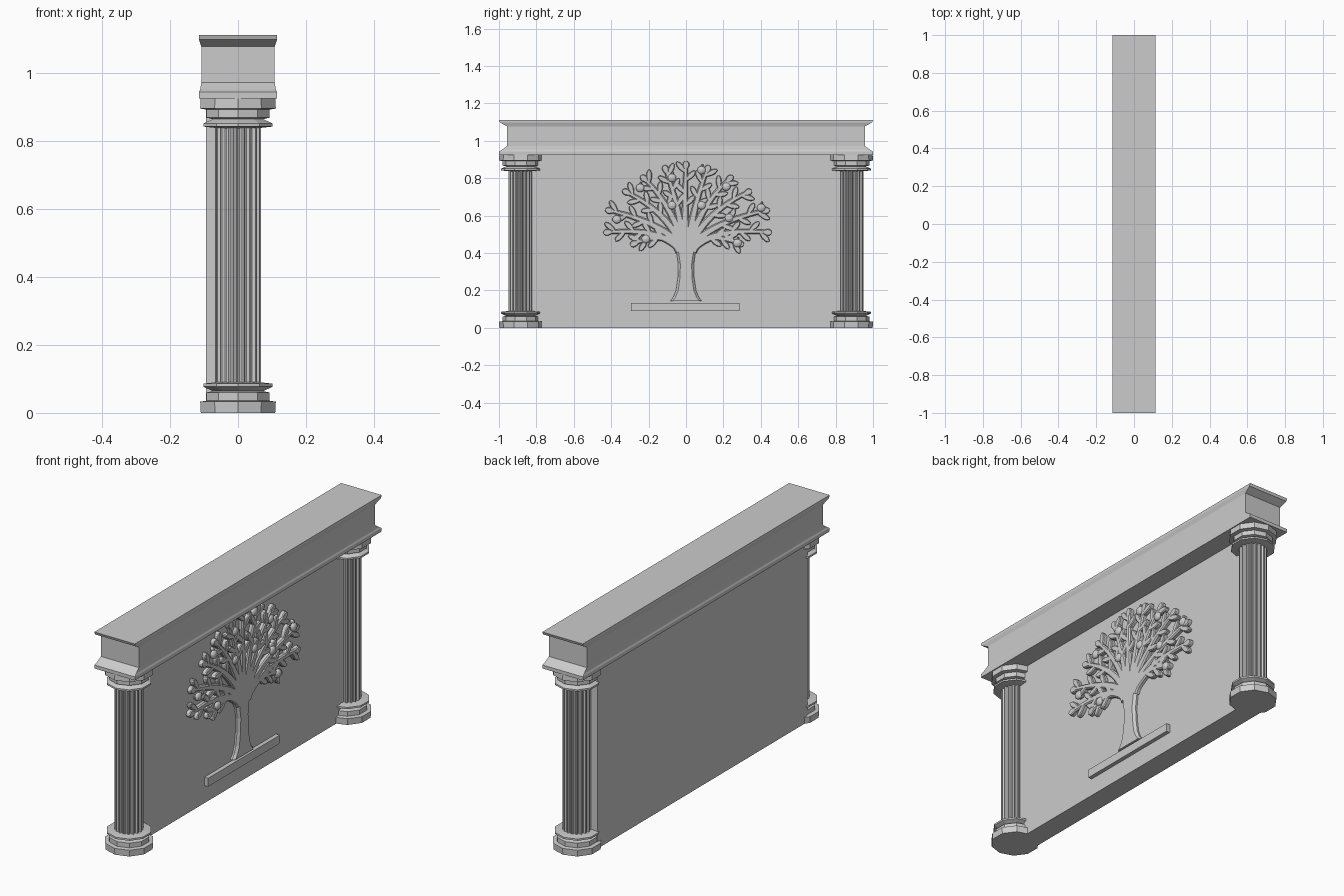
import bpy, bmesh, math
from mathutils import Vector

if "Cube" in bpy.data.objects:
    bpy.data.objects.remove(bpy.data.objects["Cube"])

stone = bpy.data.materials.new("grey_stone")
stone.diffuse_color = (0.6, 0.6, 0.6, 1)
stone.use_nodes = True
stone.node_tree.nodes["Principled BSDF"].inputs["Base Color"].default_value = stone.diffuse_color


def finish(name, bm):
    bmesh.ops.remove_doubles(bm, verts=bm.verts, dist=0.0002)
    bmesh.ops.recalc_face_normals(bm, faces=bm.faces)
    me = bpy.data.meshes.new(name)
    bm.to_mesh(me)
    bm.free()
    me.materials.append(stone)
    ob = bpy.data.objects.new(name, me)
    bpy.context.collection.objects.link(ob)
    return ob


def loft(bm, rings):
    """Join closed rings of points with quads and cap both ends."""
    rows = [[bm.verts.new(p) for p in r] for r in rings]
    n = len(rows[0])
    for a, b in zip(rows, rows[1:]):
        for i in range(n):
            j = (i + 1) % n
            bm.faces.new((a[i], a[j], b[j], b[i]))
    bm.faces.new(rows[0][::-1])
    bm.faces.new(rows[-1])


def rect(z, hx, hy):
    return [(-hx, -hy, z), (hx, -hy, z), (hx, hy, z), (-hx, hy, z)]


def box(name, x0, x1, y0, y1, z0, z1):
    bm = bmesh.new()
    loft(bm, [[(x0, y0, z), (x1, y0, z), (x1, y1, z), (x0, y1, z)] for z in (z0, z1)])
    return finish(name, bm)


def circle(r, z, cy, n=10):
    return [(r * math.cos((i + 0.5) * math.tau / n), cy + r * math.sin((i + 0.5) * math.tau / n), z)
            for i in range(n)]


# Wall panel and entablature
WALL = 0.016
FRONT = 0.037
box("wall_panel", -0.094, WALL, -0.85, 0.85, 0, 0.93)
bm = bmesh.new()
loft(bm, [rect(*p) for p in [(0.925, 0.115, 1.0), (0.943, 0.115, 1.0), (0.952, 0.111, 0.985),
                             (0.972, 0.108, 0.957), (1.078, 0.108, 0.957),
                             (1.098, 0.115, 0.995), (1.112, 0.115, 1.0)]])
finish("entablature", bm)

# Columns: plinth rings, fluted shaft, capital (the base turned upside down)
base = [(0, 0.115), (0.033, 0.117), (0.036, 0.097), (0.06, 0.097), (0.064, 0.078),
        (0.077, 0.107), (0.086, 0.107), (0.091, 0.06)]
for side, label in ((-1, "left"), (1, "right")):
    cy = side * 0.883
    bm = bmesh.new()
    loft(bm, [circle(r, z, cy) for z, r in base])
    finish(label + "_column_base", bm)
    bm = bmesh.new()
    loft(bm, [circle(r, 0.928 - z, cy) for z, r in base])
    finish(label + "_column_capital", bm)
    bm = bmesh.new()
    flutes = 18
    radii = (0.067, 0.067, 0.059, 0.059)
    ring = [(radii[i % 4], i * math.tau / (flutes * 4)) for i in range(flutes * 4)]
    loft(bm, [[(r * math.cos(a), cy + r * math.sin(a), z) for r, a in ring] for z in (0.08, 0.85)])
    finish(label + "_column_shaft", bm)


# Relief tree, made of bevelled ribbons on the wall face (2D points are y, z)
def ribbon(bm, pts, widths, bevel=0.006):
    rows = []
    for i, (p, w) in enumerate(zip(pts, widths)):
        t = (pts[min(i + 1, len(pts) - 1)] - pts[max(i - 1, 0)]).normalized()
        n = Vector((-t.y, t.x))
        inner = max(w - bevel, w * 0.3)
        section = [(WALL - 0.004, -w), (FRONT - bevel, -w), (FRONT, -inner),
                   (FRONT, inner), (FRONT - bevel, w), (WALL - 0.004, w)]
        rows.append([(x, p.x + n.x * o, p.y + n.y * o) for x, o in section])
    loft(bm, rows)


def leaf(bm, p, ang, length, half):
    d = Vector((math.cos(ang), math.sin(ang)))
    shape = [(0, 0.35), (0.25, 0.75), (0.5, 1), (0.75, 0.95), (0.92, 0.6), (1, 0.2)]
    ribbon(bm, [p + d * length * t for t, _ in shape], [half * w for _, w in shape], 0.004)


def limb(bm, a, b, c, sign, spread):
    a, b, c = [Vector((p[0] * sign, p[1])) for p in (a, b, c)]
    curve = lambda t: a * (1 - t) ** 2 + b * 2 * t * (1 - t) + c * t * t
    ts = [i / 12 for i in range(13)]
    ribbon(bm, [curve(t) for t in ts], [0.024 - 0.013 * t for t in ts])
    for k, t in enumerate(spread):
        d = curve(t + 0.02) - curve(t - 0.02)
        ang = math.atan2(d.y, d.x)
        turn = 0.75 if k % 2 else -0.75
        leaf(bm, curve(t), ang + turn, 0.075, 0.015)
    d = c - curve(0.95)
    leaf(bm, curve(0.93), math.atan2(d.y, d.x), 0.05, 0.018)


bm = bmesh.new()
trunk = [(0.143, 0.085), (0.165, 0.068), (0.2, 0.054), (0.27, 0.044), (0.34, 0.042),
         (0.41, 0.052), (0.46, 0.064), (0.5, 0.05)]
ribbon(bm, [Vector((0, z)) for z, _ in trunk], [w for _, w in trunk], 0.012)
finish("tree_trunk", bm)

bm = bmesh.new()
limbs = [((0.035, 0.41), (0.09, 0.53), (0.29, 0.45)),
         ((0.03, 0.42), (0.15, 0.54), (0.45, 0.51)),
         ((0.02, 0.43), (0.14, 0.57), (0.44, 0.63)),
         ((0.02, 0.43), (0.10, 0.62), (0.34, 0.73)),
         ((0.01, 0.43), (0.08, 0.66), (0.235, 0.80)),
         ((0.01, 0.43), (0.04, 0.66), (0.115, 0.85))]
for sign in (-0.96, 1):
    for a, b, c in limbs:
        limb(bm, a, b, c, sign, (0.5, 0.6, 0.7, 0.8, 0.9))
limb(bm, (0, 0.43), (-0.01, 0.65), (0, 0.875), 1, (0.5, 0.65, 0.8, 0.9))
finish("tree_branches", bm)

# Fruit with a small leaf on top
fruit = [(-0.37, 0.58), (-0.245, 0.748), (-0.215, 0.475), (-0.075, 0.802), (-0.075, 0.655),
         (0.083, 0.843), (0.083, 0.655), (0.215, 0.755), (0.23, 0.588), (0.275, 0.453), (0.402, 0.642)]
for i, (y, z) in enumerate(fruit):
    bm = bmesh.new()
    bmesh.ops.create_uvsphere(bm, u_segments=16, v_segments=10, radius=0.023)
    bmesh.ops.scale(bm, vec=(0.6, 1, 0.95), verts=bm.verts)
    bmesh.ops.translate(bm, vec=(0.034, y, z), verts=bm.verts)
    leaf(bm, Vector((y, z + 0.016)), 1.2, 0.018, 0.006)
    finish("fruit_%02d" % (i + 1), bm)

# Ground plate below the tree
box("tree_plate", WALL - 0.004, FRONT, -0.295, 0.285, 0.09, 0.133)
